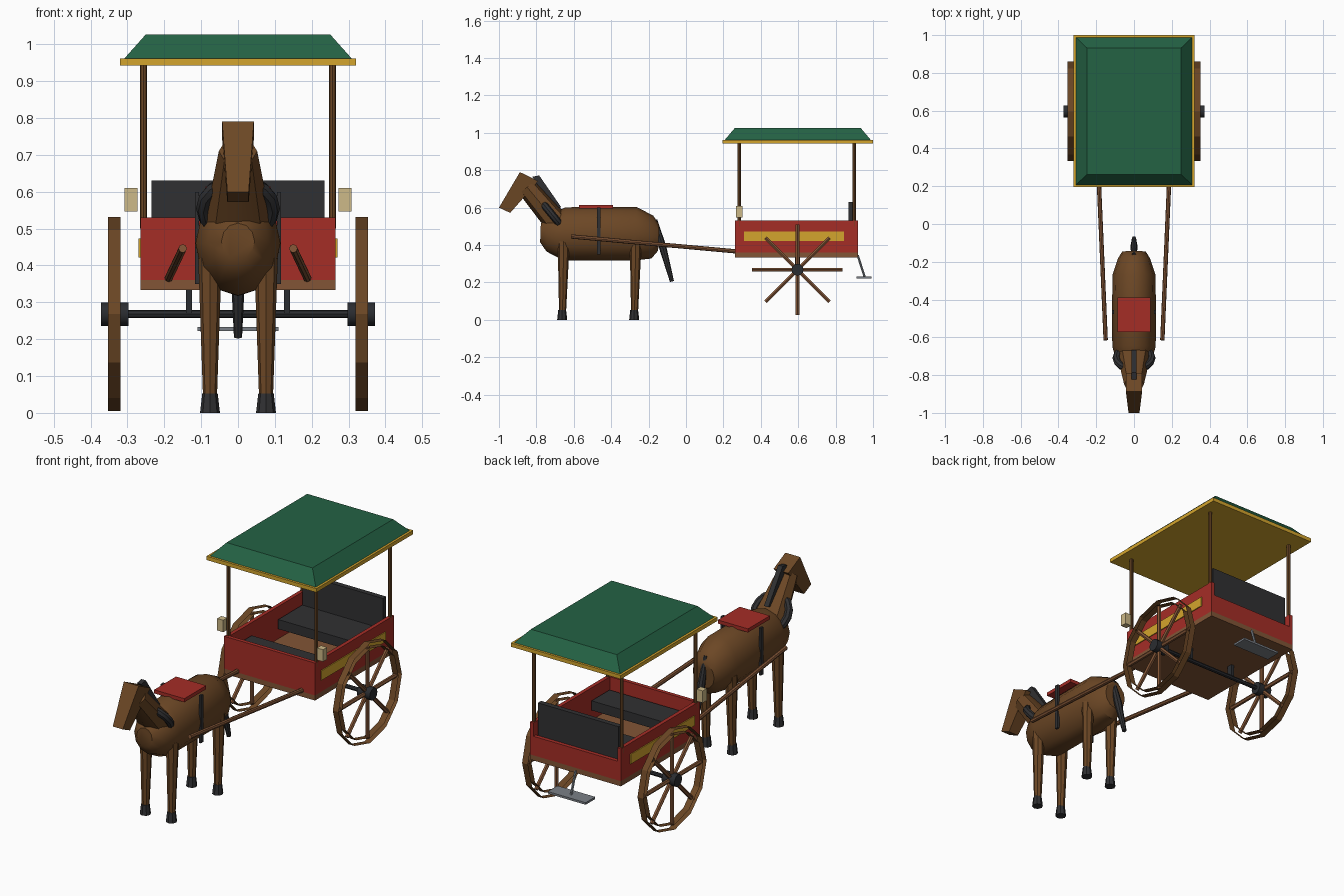
import bpy, bmesh, math
from mathutils import Vector as V

if "Cube" in bpy.data.objects:
    bpy.data.objects.remove(bpy.data.objects["Cube"])


def material(name, r, g, b):
    m = bpy.data.materials.new(name)
    lin = [((c / 255 + 0.055) / 1.055) ** 2.4 for c in (r, g, b)]
    m.diffuse_color = (*lin, 1)
    m.use_nodes = True
    m.node_tree.nodes["Principled BSDF"].inputs["Base Color"].default_value = m.diffuse_color
    return m


RED = material("red paint", 165, 45, 38)
GREEN = material("green canopy", 36, 98, 68)
YELLOW = material("yellow trim", 212, 165, 45)
WOOD = material("light wood", 130, 85, 54)
BROWN = material("brown coat", 108, 71, 37)
DARK = material("dark leather", 48, 48, 50)
IRON = material("black iron", 42, 44, 48)
GREY = material("grey steel", 122, 127, 134)
LAMP = material("lamp glass", 206, 186, 136)


def finish(name, bm, mat, smooth=False, fix=True):
    if fix:
        bmesh.ops.recalc_face_normals(bm, faces=bm.faces)
    me = bpy.data.meshes.new(name)
    bm.to_mesh(me)
    bm.free()
    me.materials.append(mat)
    ob = bpy.data.objects.new(name, me)
    bpy.context.collection.objects.link(ob)
    if smooth:
        bpy.ops.object.select_all(action='DESELECT')
        ob.select_set(True)
        bpy.context.view_layer.objects.active = ob
        bpy.ops.object.shade_smooth_by_angle(angle=math.radians(40))
    return ob


def frustum(name, low, high, mat):
    """Block between two rectangles (x0, x1, y0, y1, z)."""
    bm = bmesh.new()
    rings = []
    for x0, x1, y0, y1, z in (low, high):
        rings.append([bm.verts.new(p) for p in ((x0, y0, z), (x1, y0, z), (x1, y1, z), (x0, y1, z))])
    a, b = rings
    bm.faces.new(a)
    bm.faces.new(b)
    for i in range(4):
        j = (i + 1) % 4
        bm.faces.new((a[i], a[j], b[j], b[i]))
    return finish(name, bm, mat)


def box(name, x0, x1, y0, y1, z0, z1, mat):
    return frustum(name, (x0, x1, y0, y1, z0), (x0, x1, y0, y1, z1), mat)


def tube(name, rings, mat, sides=12, caps=True, smooth=True):
    """Loft of elliptical rings (centre, radius across, radius along the other axis)."""
    d = (V(rings[-1][0]) - V(rings[0][0])).normalized()
    u = V((1, 0, 0)) if abs(d.x) < 0.9 else V((0, 1, 0))
    u = (u - d * u.dot(d)).normalized()
    w = d.cross(u)
    bm = bmesh.new()
    loops = []
    for c, ru, rw in rings:
        loops.append([bm.verts.new(V(c) + u * ru * math.cos(t) + w * rw * math.sin(t))
                      for t in (2 * math.pi * k / sides for k in range(sides))])
    for a, b in zip(loops, loops[1:]):
        for i in range(sides):
            j = (i + 1) % sides
            bm.faces.new((a[i], a[j], b[j], b[i]))
    if caps:
        bm.faces.new(loops[0][::-1])
        bm.faces.new(loops[-1])
    return finish(name, bm, mat, smooth, fix=caps)


def rod(name, a, b, r, mat, sides=8):
    return tube(name, [(a, r, r), (b, r, r)], mat, sides)


def slab(name, profile, x_start, x_end, mat):
    """Four-cornered y-z outline with its own half width for each corner pair."""
    bm = bmesh.new()
    half = (x_start, x_start, x_end, x_end)
    sides = [[bm.verts.new((s * h, y, z)) for (y, z), h in zip(profile, half)] for s in (-1, 1)]
    a, b = sides
    bm.faces.new(a)
    bm.faces.new(b)
    for i in range(4):
        j = (i + 1) % 4
        bm.faces.new((a[i], a[j], b[j], b[i]))
    return finish(name, bm, mat)


# ---- cart body
box("cart_floor", -.265, .265, .262, .92, .333, .36, WOOD)
box("front_wall", -.265, .265, .262, .282, .36, .53, RED)
box("back_wall", -.245, .245, .90, .92, .36, .46, RED)
box("rear_bench", -.235, .235, .67, .87, .42, .47, DARK)
box("backrest", -.235, .235, .87, .897, .44, .63, DARK)
box("front_bench", -.235, .235, .30, .45, .42, .47, DARK)

# ---- canopy
box("canopy_trim", -.32, .32, .195, 1.0, .942, .962, YELLOW)
frustum("canopy_roof", (-.308, .308, .207, .988, .962), (-.25, .25, .262, .933, 1.027), GREEN)

# ---- axle and rear step
AY, AZ = .596, .268
rod("axle", (-.31, AY, AZ), (.31, AY, AZ), .011, IRON)
box("step_plate", -.11, .11, .912, .992, .222, .233, GREY)
rod("step_bracket", (0, .918, .345), (0, .955, .23), .007, GREY, 6)

for s, side in ((1, "right"), (-1, "left")):
    def pair(a, b):
        return sorted((s * a, s * b))
    box(side + "_wall", *pair(.245, .265), .262, .92, .36, .53, RED)
    box(side + "_panel", *pair(.264, .27), .31, .845, .422, .473, YELLOW)
    box(side + "_lantern", *pair(.273, .308), .267, .301, .547, .61, LAMP)
    box(side + "_spring", *pair(.125, .141), AY - .014, AY + .014, .27, .335, IRON)
    for y, end in ((.285, "front"), (.9, "rear")):
        rod(f"{side}_{end}_post", (s * .256, y, .50), (s * .256, y, .945), .0095, BROWN)
    # wheel: open outer and inner bands, spokes, hub
    a, b = (.319, AY, AZ), (.353, AY, AZ)
    a, b = [(s * x, y, z) for x, y, z in (a, b)]
    tube(side + "_wheel_rim", [(a, .263, .263), (b, .263, .263)], BROWN, 12, False, False)
    tube(side + "_wheel_inner_rim", [(a, -.235, .235), (b, -.235, .235)], BROWN, 12, False, False)
    rod(side + "_hub", (s * .297, AY, AZ), (s * .372, AY, AZ), .032, IRON, 12)
    for k in range(8):
        t = k * math.pi / 4
        rod(f"{side}_spoke_{k + 1}", (s * .336, AY, AZ),
            (s * .336, AY + .242 * math.cos(t), AZ + .242 * math.sin(t)), .011, WOOD, 6)
    # shaft from cart to horse
    rod(side + "_shaft", (s * .188, .27, .366), (s * .15, -.615, .446), .0115, WOOD)
    # girth strap and legs
    box(side + "_girth_strap", *pair(.106, .117), -.476, -.456, .35, .60, DARK)
    for y, end in ((-.66, "front"), (-.275, "rear")):
        x = s * .076
        tube(f"{side}_{end}_leg", [((x, y, .045), .019, .019), ((x, y + .006, .42), .032, .032)], BROWN, 8)
        tube(f"{side}_{end}_hoof", [((x, y - .002, 0), .027, .027), ((x, y - .002, .052), .021, .021)], DARK, 8)

# ---- horse body
tube("horse_body", [((0, -.778, .465), .045, .05), ((0, -.742, .46), .085, .095),
                    ((0, -.65, .46), .115, .142), ((0, -.45, .46), .116, .143),
                    ((0, -.27, .46), .114, .143), ((0, -.18, .443), .084, .115),
                    ((0, -.146, .44), .062, .07)], BROWN, 12)
tube("horse_neck", [((0, -.67, .495), .095, .068), ((0, -.85, .71), .052, .055)], BROWN, 8)
slab("horse_head", [(-.888, .79), (-.79, .742), (-.94, .572), (-1.0, .60)], .043, .029, BROWN)
slab("mane", [(-.822, .765), (-.785, .772), (-.667, .602), (-.704, .59)], .013, .013, DARK)
tube("tail", [((0, -.165, .535), .011, .011), ((0, -.125, .39), .02, .02),
              ((0, -.075, .205), .011, .011)], DARK, 8)
box("saddle_pad", -.088, .088, -.572, -.39, .595, .614, RED)

# ---- collar ring around the neck base
c, n = V((0, -.71, .555)), V((0, -.63, .77))
bm = bmesh.new()
ring = []
for i in range(16):
    t = 2 * math.pi * i / 16
    out = V((1, 0, 0)) * math.cos(t) + n * math.sin(t)
    up = V((1, 0, 0)).cross(n)
    ring.append([bm.verts.new(c + out * (.094 + .02 * math.cos(p)) + up * .02 * math.sin(p))
                 for p in (k * math.pi / 4 for k in range(8))])
for i in range(16):
    for k in range(8):
        a, b, m = ring[i], ring[(i + 1) % 16], (k + 1) % 8
        bm.faces.new((a[k], a[m], b[m], b[k]))
finish("collar", bm, DARK, True)
